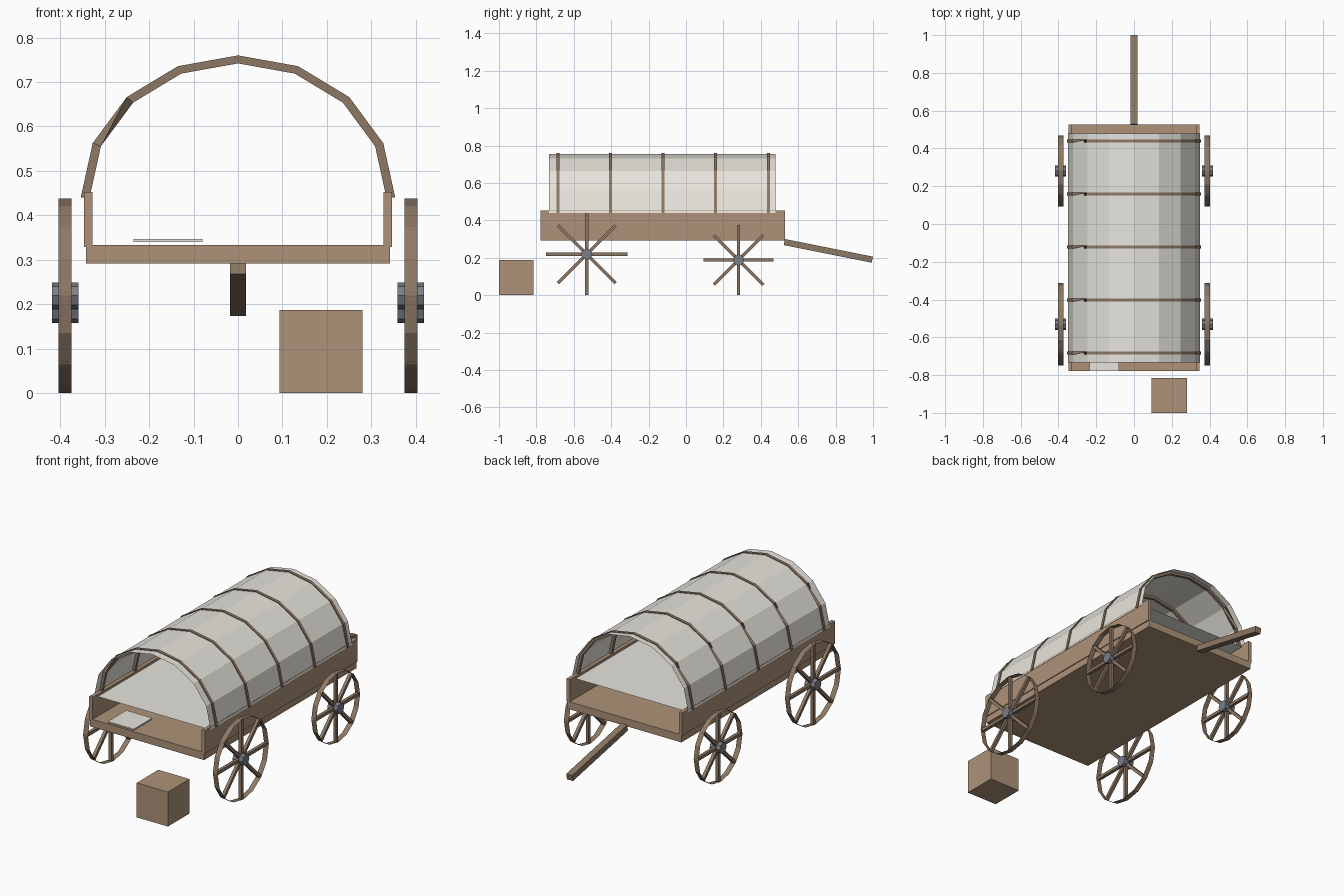
import bpy, bmesh
from math import sin, cos, pi, radians
from mathutils import Matrix, Vector

if "Cube" in bpy.data.objects:
    bpy.data.objects.remove(bpy.data.objects["Cube"])


def material(name, rgb):
    m = bpy.data.materials.new(name)
    m.diffuse_color = (*rgb, 1)
    m.use_nodes = True
    m.node_tree.nodes["Principled BSDF"].inputs["Base Color"].default_value = m.diffuse_color
    return m


WOOD = material("wood", (0.42, 0.29, 0.19))
DARK = material("dark_wood", (0.27, 0.19, 0.13))
CLOTH = material("cloth", (0.80, 0.78, 0.72))
IRON = material("iron", (0.20, 0.21, 0.25))


def finish(name, bm, mat, loc=(0, 0, 0), normals=True):
    if normals:
        bmesh.ops.recalc_face_normals(bm, faces=bm.faces)
    me = bpy.data.meshes.new(name)
    bm.to_mesh(me)
    bm.free()
    me.materials.append(mat)
    ob = bpy.data.objects.new(name, me)
    ob.location = loc
    bpy.context.collection.objects.link(ob)
    return ob


def box(name, lo, hi, mat):
    lo, hi = Vector(lo), Vector(hi)
    bm = bmesh.new()
    bmesh.ops.create_cube(bm, size=1, matrix=Matrix.Diagonal((*(hi - lo), 1)))
    return finish(name, bm, mat, (lo + hi) / 2)


# wagon bed, crate and paper sheet
Y0, Y1 = -0.778, 0.528
box("bed_floor", (-0.342, Y0, 0.292), (0.342, Y1, 0.333), WOOD)
for side, s in (("left", -1), ("right", 1)):
    x = sorted((s * 0.327, s * 0.347))
    box(side + "_side_board", (x[0], Y0, 0.329), (x[1], Y1, 0.453), WOOD)
box("step_crate", (0.093, -1, 0), (0.28, -0.815, 0.187), WOOD)
box("paper_sheet", (-0.235, Y0, 0.34), (-0.08, -0.62, 0.347), CLOTH)

# tongue
tongue = box("tongue", (-0.018, -0.24, -0.0165), (0.018, 0.24, 0.0165), DARK)
tongue.location = (0, 0.761, 0.237)
tongue.rotation_euler.x = radians(-11.3)


def arch(rx, rz, y, z=0.44):
    return [Vector((rx * cos(i * pi / 8), y, z + rz * sin(i * pi / 8))) for i in range(9)]


# canopy: half tube closed along the bottom, open at both ends
bm = bmesh.new()
a, b = ([bm.verts.new(p) for p in arch(0.349, 0.316, y)] for y in (-0.733, 0.479))
for i in range(9):
    j = (i + 1) % 9
    bm.faces.new((a[i], a[j], b[j], b[i]))
finish("canopy", bm, CLOTH)

# hoops: square bars bent over the arch, with a quarter twist on the left side
for k in range(5):
    y = -0.684 + 0.281 * k
    bm = bmesh.new()
    inner = [(0.334, 0.302, y + d) for d in (-0.008, 0.008)]
    outer = [(0.354, 0.320, y + d) for d in (0.008, -0.008)]
    rails = [arch(*r) for r in inner + outer]
    rings = [[bm.verts.new(r[i]) for r in rails] for i in range(9)]
    for i in range(8):
        t = 1 if i == 5 or i == 6 else 0
        t = 1 if i == 6 else 0
        for c in range(4):
            d = (c + 1) % 4
            bm.faces.new((rings[i][c], rings[i][d], rings[i + 1][(d + t) % 4], rings[i + 1][(c + t) % 4]))
    bm.faces.new(rings[0])
    bm.faces.new(rings[-1])
    finish("hoop_%d" % (k + 1), bm, DARK)


# wheels: thin open rim, eight spokes, hub
def wheel(name, x, y, r):
    loc = (x, y, r)
    turn = Matrix.Rotation(pi / 2, 4, 'Y')
    bm = bmesh.new()
    rim = [[bm.verts.new((dx, r * cos(i * pi / 8), r * sin(i * pi / 8))) for i in range(16)]
           for dx in (-0.0145, 0.0145)]
    for i in range(16):
        j = (i + 1) % 16
        bm.faces.new((rim[0][i], rim[0][j], rim[1][j], rim[1][i]))
    finish(name + "_rim", bm, DARK, loc)
    bm = bmesh.new()
    for i in range(8):
        m = (Matrix.Rotation(i * pi / 4, 4, 'X') @ Matrix.Translation((0, 0, r / 2))
             @ Matrix.Diagonal((0.017, 0.017, r - 0.002, 1)))
        bmesh.ops.create_cube(bm, size=1, matrix=m)
    finish(name + "_spokes", bm, DARK, loc)
    bm = bmesh.new()
    bmesh.ops.create_cone(bm, cap_ends=True, segments=8, radius1=0.03, radius2=0.03,
                          depth=0.06, matrix=turn)
    finish(name + "_hub", bm, IRON, loc)


for side, s in (("left", -1), ("right", 1)):
    wheel(side + "_large_wheel", s * 0.389, -0.531, 0.219)
    wheel(side + "_small_wheel", s * 0.389, 0.281, 0.188)
